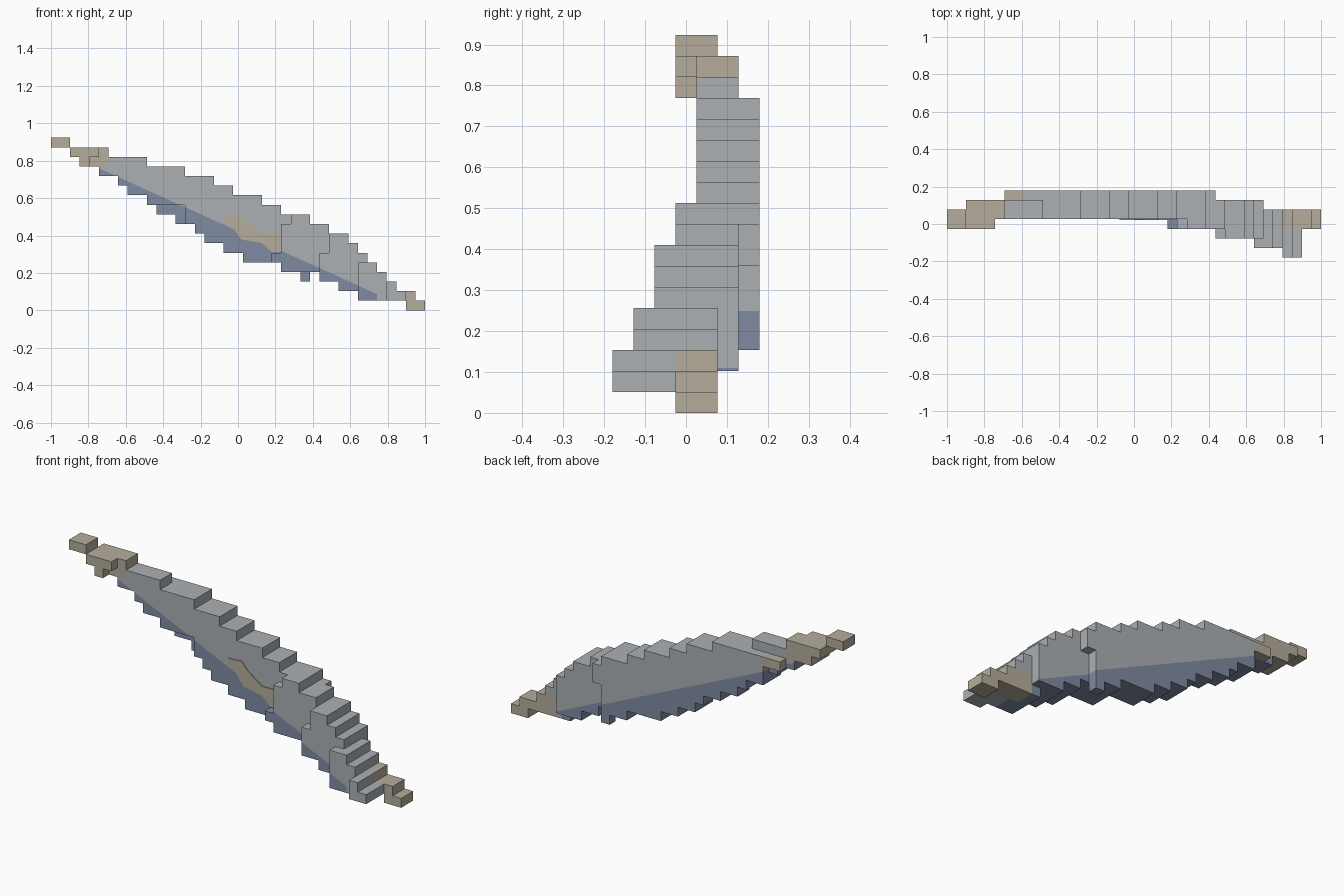
import bpy, bmesh
from mathutils import Vector

if "Cube" in bpy.data.objects:
    bpy.data.objects.remove(bpy.data.objects["Cube"], do_unlink=True)

U = 2 / 39                                   # edge of one block
ORIGIN = Vector((-19.5, -3.5, 0))


def material(name, rgb):
    linear = [((c / 255 + 0.055) / 1.055) ** 2.4 for c in rgb] + [1]
    m = bpy.data.materials.new(name)
    m.use_nodes = True
    m.diffuse_color = linear
    bsdf = m.node_tree.nodes["Principled BSDF"]
    bsdf.inputs["Base Color"].default_value = linear
    bsdf.inputs["Roughness"].default_value = 0.9
    return m


GREY = material("stone grey", (172, 176, 180))
BLUE = material("slate blue", (128, 139, 162))
SAND = material("sand", (182, 174, 156))


def steps(pairs):
    """Expand (start column, height) pairs into one height per column."""
    heights = []
    for i in range(39):
        heights.append([h for start, h in pairs if start <= i][-1])
    return heights


# Stepped outline of the whole form, in blocks
top = steps([(0, 18), (2, 17), (6, 16), (10, 15), (14, 14), (17, 13), (19, 12),
             (22, 11), (24, 10), (27, 9), (29, 8), (31, 7), (32, 6), (33, 5),
             (34, 4), (35, 3), (36, 2), (38, 1)])
bottom = steps([(0, 17), (2, 16), (3, 15), (5, 14), (7, 13), (8, 12), (10, 11),
                (11, 10), (13, 9), (15, 8), (16, 7), (18, 6), (20, 5), (24, 4),
                (28, 3), (30, 2), (32, 1), (37, 0)])

blocks = set()


def layer(j, start, end, low=0, cap=18):
    """Fill one slice of the outline between two columns."""
    for i in range(start, end):
        for k in range(max(bottom[i], low), min(top[i], cap)):
            blocks.add((i, j, k))


# Slices from front to back
layer(0, 35, 37)
layer(1, 32, 37, cap=5)
layer(2, 28, 29, cap=6)
layer(2, 29, 37)
layer(3, 0, 4)
layer(3, 4, 5, low=16)
layer(3, 23, 24, cap=6)
layer(3, 24, 25, cap=9)
layer(3, 25, 39)
layer(4, 0, 11)
layer(4, 11, 14, low=11)
layer(4, 14, 39)
layer(5, 2, 32)
layer(5, 32, 33, low=2)
layer(6, 6, 8, low=14, cap=15)
layer(6, 8, 27, cap=15)
layer(6, 27, 28, low=7)
blocks.add((26, 6, 3))                       # small foot at the back


def part_of(b):
    i, j, k = b
    if (i < 6 and k >= 15) or (j == 6 and i < 8):
        return "upper_tip"
    if j in (3, 4) and (i >= 35 or (i >= 33 and k < 3)):
        return "lower_tip"
    return "body"


def build(name, mats, cut=None):
    """Skin the outside of the blocks of one part; cut is (point, normal)."""
    bm = bmesh.new()
    for b in sorted(blocks):
        if part_of(b) != name:
            continue
        for axis in range(3):
            for side in (0, 1):
                n = list(b)
                n[axis] += 2 * side - 1
                if tuple(n) in blocks:
                    continue
                corners = []
                for p, q in ((0, 0), (1, 0), (1, 1), (0, 1)):
                    v = Vector(b) + ORIGIN
                    v[axis] += side
                    v[(axis + 1) % 3] += p
                    v[(axis + 2) % 3] += q
                    corners.append(bm.verts.new(v * U))
                bm.faces.new(corners if side else corners[::-1])
    bmesh.ops.remove_doubles(bm, verts=bm.verts, dist=U / 100)
    if cut:
        point, normal = cut
        bmesh.ops.bisect_plane(bm, geom=bm.verts[:] + bm.edges[:] + bm.faces[:],
                               plane_co=point, plane_no=normal, dist=U / 1000)
        for f in bm.faces:
            c = f.calc_center_median()
            below = (c - point).dot(normal) < 0
            f.material_index = int(below and c.x < 14.5 * U)
    bmesh.ops.dissolve_limit(bm, angle_limit=0.01, verts=bm.verts, edges=bm.edges,
                             delimit={'MATERIAL'})
    finish(name, bm, mats)


def finish(name, bm, mats):
    mesh = bpy.data.meshes.new(name)
    bm.to_mesh(mesh)
    bm.free()
    for m in mats:
        mesh.materials.append(m)
    bpy.context.collection.objects.link(bpy.data.objects.new(name, mesh))


# Body with a blue band under a sloping line, and the sand ends
waterline = ((Vector((7, 0, 13.9)) + ORIGIN) * U, Vector((0.452, 0, 1)).normalized())
build("body", [GREY, BLUE], waterline)
build("upper_tip", [SAND])
build("lower_tip", [SAND])

# Sand patch on the front of the wall
bm = bmesh.new()
outline = [(18, 9.2), (19, 8.6), (19.8, 7.4), (22, 7), (23, 6.1), (24, 6.1),
           (24, 8), (22, 8), (20.3, 9.2), (19.6, 10), (18, 9.9)]
face = bm.faces.new([bm.verts.new((Vector((x, 4, z)) + ORIGIN) * U) for x, z in outline])
plate = bmesh.ops.extrude_face_region(bm, geom=[face])
bmesh.ops.translate(bm, vec=(0, -0.004, 0),
                    verts=[g for g in plate["geom"] if isinstance(g, bmesh.types.BMVert)])
bmesh.ops.recalc_face_normals(bm, faces=bm.faces)
finish("front_patch", bm, [SAND])
